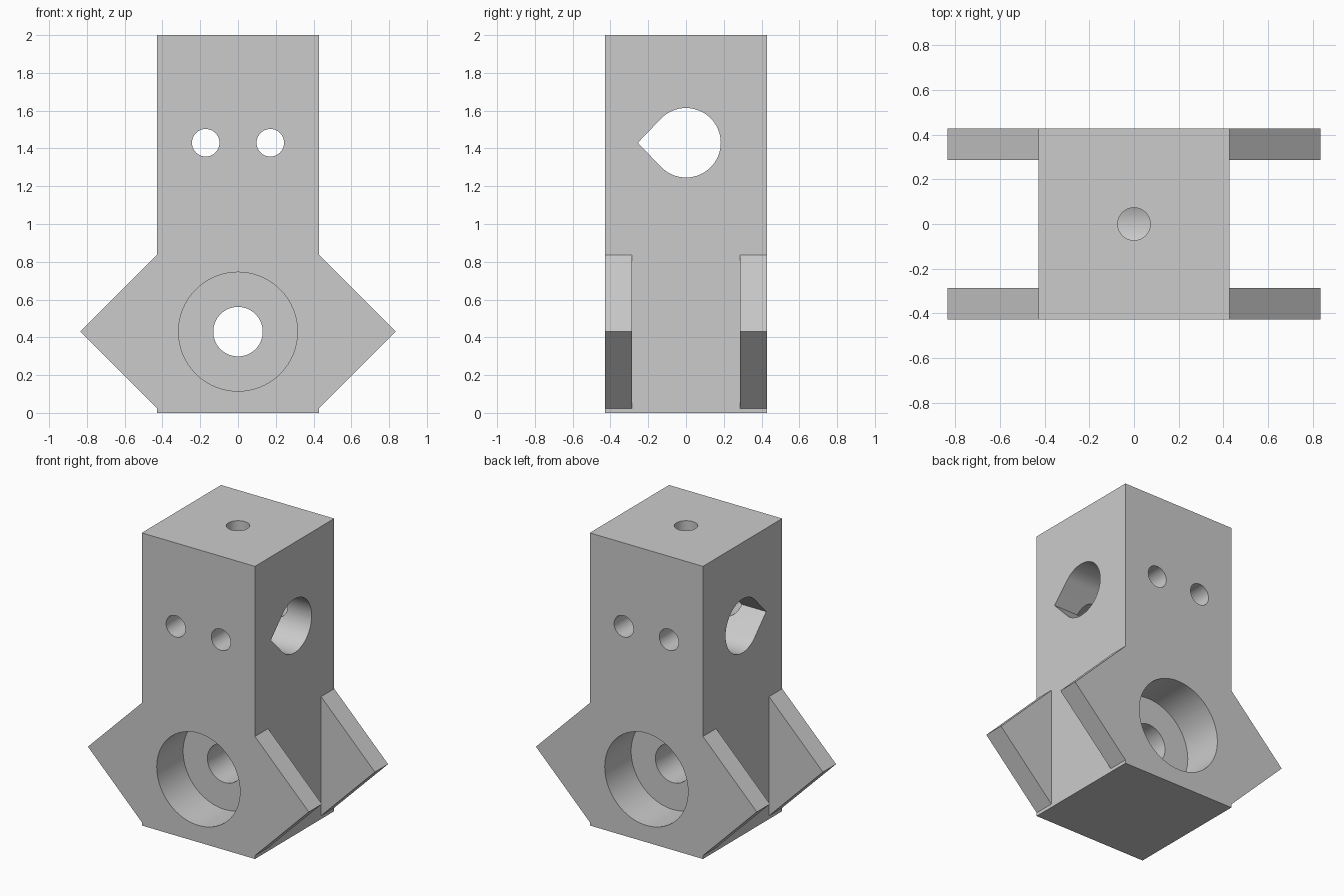
import bpy, bmesh, math
from mathutils import Vector

cube = bpy.data.objects.get("Cube")
if cube:
    bpy.data.objects.remove(cube, do_unlink=True)

HALF = 0.428      # half width of the square column
SLOT = 0.286      # half width of the gap between the wing plates
BORE_Z = 0.43     # height of the lower bore and wing tips
CROSS_Z = 1.43    # height of the upper cross holes

grey = bpy.data.materials.new("plain_grey")
grey.use_nodes = True
colour = (0.6, 0.6, 0.6, 1)
grey.diffuse_color = colour
grey.node_tree.nodes["Principled BSDF"].inputs["Base Color"].default_value = colour


def prism(name, profile, axis, start, end):
    """Extrude a closed 2D profile along x, y or z."""
    place = {"x": lambda u, v, d: (d, u, v),
             "y": lambda u, v, d: (u, d, v),
             "z": lambda u, v, d: (u, v, d)}[axis]
    bm = bmesh.new()
    face = bm.faces.new([bm.verts.new(place(u, v, start)) for u, v in profile])
    grown = bmesh.ops.extrude_face_region(bm, geom=[face])["geom"]
    shift = Vector(place(0, 0, end - start))
    bmesh.ops.translate(bm, vec=shift, verts=[g for g in grown if isinstance(g, bmesh.types.BMVert)])
    bmesh.ops.recalc_face_normals(bm, faces=bm.faces)
    mesh = bpy.data.meshes.new(name)
    bm.to_mesh(mesh)
    bm.free()
    mesh.materials.append(grey)
    obj = bpy.data.objects.new(name, mesh)
    bpy.context.collection.objects.link(obj)
    return obj


def circle(u, v, r, n=64):
    return [(u + r * math.cos(math.tau * i / n), v + r * math.sin(math.tau * i / n)) for i in range(n)]


def rect(u0, u1, v0, v1):
    return [(u0, v0), (u1, v0), (u1, v1), (u0, v1)]


# Column and pointed wings share one silhouette
right_side = [(HALF, 0), (HALF, 0.023), (0.835, BORE_Z), (HALF, 0.837), (HALF, 2)]
outline = right_side + [(-x, z) for x, z in reversed(right_side)]
body = prism("mounting_block", outline, "y", -HALF, HALF)

cutters = []
# Gaps that split each wing into a front and back plate
for s in (-1, 1):
    lo, hi = sorted((s * HALF, s))
    cutters.append(prism("wing_gap_cutter", rect(lo, hi, -SLOT, SLOT), "z", -0.1, 0.9))

# Lower through bore with a counterbore on both faces
cutters.append(prism("bore_cutter", circle(0, BORE_Z, 0.131), "y", -0.6, 0.6))
for s in (-1, 1):
    lo, hi = sorted((s * 0.143, s * 0.6))
    cutters.append(prism("counterbore_cutter", circle(0, BORE_Z, 0.315), "y", lo, hi))

# Teardrop cross hole, pointing to the front
r = 0.184
arc = [math.radians(-135 + 270 * i / 48) for i in range(49)]
teardrop = [(r * math.cos(a), CROSS_Z + r * math.sin(a)) for a in arc]
teardrop.append((-0.255, CROSS_Z))
cutters.append(prism("teardrop_cutter", teardrop, "x", -0.6, 0.6))

# Pair of small screw holes and the hole in the top
for s in (-1, 1):
    cutters.append(prism("screw_hole_cutter", circle(s * 0.171, CROSS_Z, 0.073, 40), "y", -0.6, 0.6))
cutters.append(prism("top_hole_cutter", circle(0, 0, 0.073, 40), "z", CROSS_Z, 2.1))

# Apply every cut in turn
bpy.context.view_layer.objects.active = body
for cutter in cutters:
    cutter.hide_render = True
    mod = body.modifiers.new("cut", "BOOLEAN")
    mod.operation = "DIFFERENCE"
    mod.solver = "EXACT"
    mod.object = cutter
    bpy.ops.object.modifier_apply(modifier=mod.name)
    bpy.data.objects.remove(cutter, do_unlink=True)

# Smooth hole walls, sharp edges elsewhere
bpy.ops.object.select_all(action="DESELECT")
body.select_set(True)
bpy.ops.object.shade_smooth_by_angle(angle=math.radians(30))
